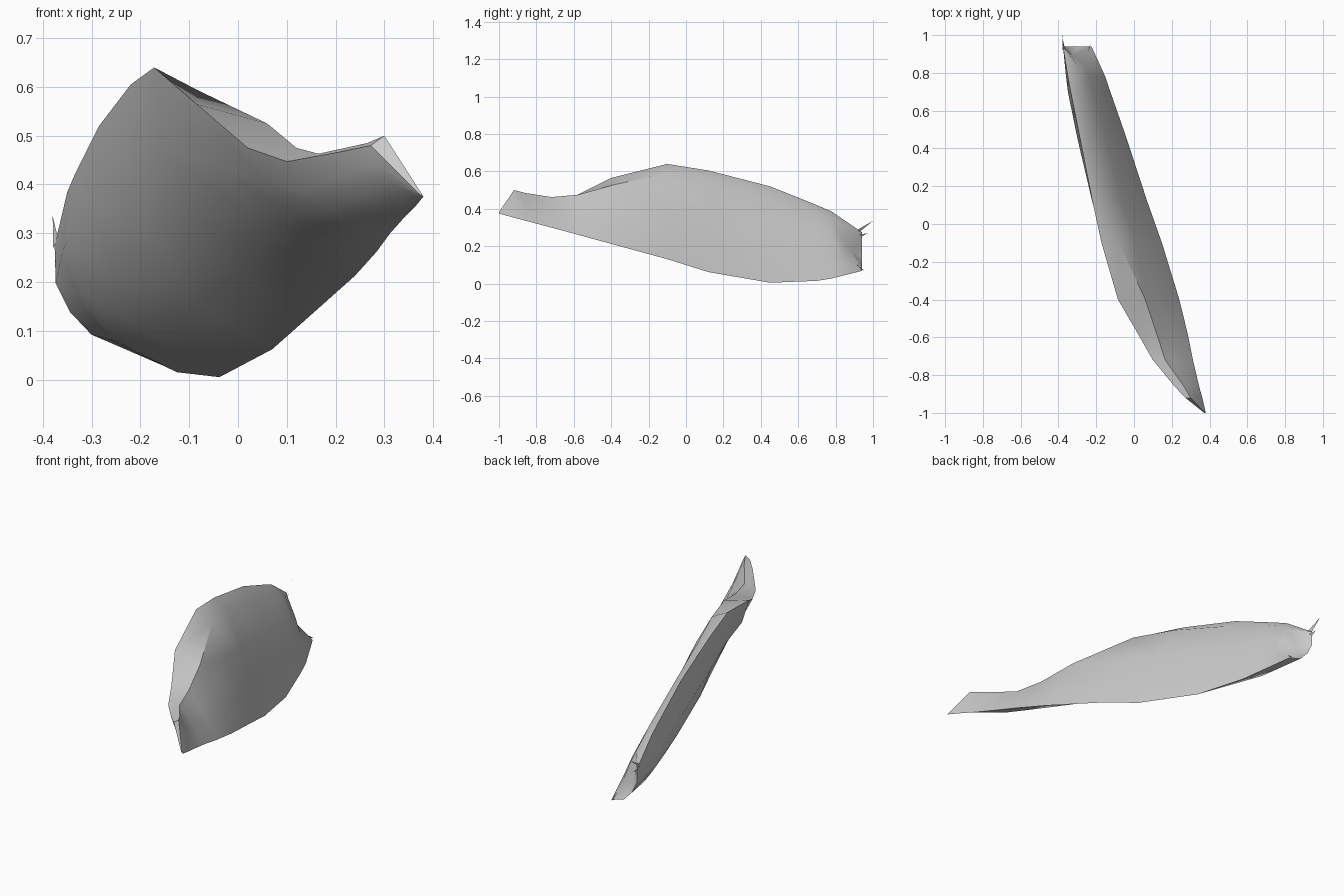
import bpy, bmesh
from mathutils import Vector

if "Cube" in bpy.data.objects:
    bpy.data.objects.remove(bpy.data.objects["Cube"])


def mesh_object(name, bm, smooth=None):
    me = bpy.data.meshes.new(name)
    bm.to_mesh(me)
    bm.free()
    ob = bpy.data.objects.new(name, me)
    bpy.context.collection.objects.link(ob)
    if smooth:
        bpy.ops.object.select_all(action='DESELECT')
        ob.select_set(True)
        bpy.context.view_layer.objects.active = ob
        bpy.ops.object.shade_smooth_by_angle(angle=smooth)
    return ob


# Stations along the slab: y, ridge (x, z), shoulder (x, z), keel (x, z), bulge
stations = [
    (-1.00, .372, .380, .376, .382, .380, .375, .000),
    (-0.92, .272, .480, .300, .500, .362, .353, .015),
    (-0.86, .215, .468, .265, .485, .345, .337, .020),
    (-0.72, .100, .447, .165, .463, .312, .300, .035),
    (-0.58, .020, .475, .120, .475, .284, .262, .045),
    (-0.40, -.085, .565, .060, .525, .240, .213, .070),
    (-0.10, -.172, .640, -.080, .592, .148, .131, .098),
    (0.12, -.220, .605, -.155, .565, .070, .062, .105),
    (0.45, -.285, .520, -.230, .470, -.038, .005, .105),
    (0.70, -.335, .420, -.280, .385, -.125, .015, .095),
    (0.78, -.350, .385, -.297, .350, -.152, .028, .085),
    (0.94, -.376, .275, -.320, .310, -.225, .068, .055),
]


def section(y, xl, zl, xs, zs, xr, zb, bulge):
    """Closed cross-section: ridge, shoulder, outer face, keel, under face."""
    ridge, shoulder, keel = (Vector((x, y, z)) for x, z in
                             ((xl, zl), (xs, zs), (xr, zb)))

    def bowed(a, b, t, amount):
        d = (b - a).normalized()
        return a.lerp(b, t) + Vector((-d.z, 0, d.x)) * amount

    pts = [ridge, shoulder]
    pts += [bowed(shoulder, keel, t, .12 * bulge) for t in (.35, .7)]
    pts.append(keel)
    pts += [bowed(keel, ridge, t, k * bulge)
            for t, k in ((.25, .85), (.5, 1.0), (.75, .8))]
    return pts


# Main slanted slab, lofted through the sections
bm = bmesh.new()
loops = [section(*s) for s in stations]
# The outer face stops short at the tail, so the end slopes back
for i in (1, 2, 3):
    loops[-1][i] += Vector((.02, -.10, 0))
rings = [[bm.verts.new(p) for p in loop] for loop in loops]
n = len(rings[0])
for a, b in zip(rings, rings[1:]):
    for i in range(n):
        j = (i + 1) % n
        bm.faces.new((a[i], a[j], b[j], b[i]))
bm.faces.new(rings[0])
# Sloping tail end
middle = bm.verts.new((-.32, .89, .18))
for i in range(n):
    bm.faces.new((rings[-1][i], rings[-1][(i + 1) % n], middle))
bmesh.ops.recalc_face_normals(bm, faces=bm.faces)
mesh_object("slab_body", bm, .7)

# Small frayed slivers at the tail
bm = bmesh.new()
for root, tip in (((-.375, .92, .28), (-.380, .998, .335)),
                  ((-.37, .92, .25), (-.375, .97, .27)),
                  ((-.25, .90, .10), (-.23, .955, .07))):
    r, t = Vector(root), Vector(tip)
    bm.faces.new([bm.verts.new(p) for p in
                  (r + Vector((.006, 0, .010)), r - Vector((.004, 0, .010)), t)])
mesh_object("tail_slivers", bm)
